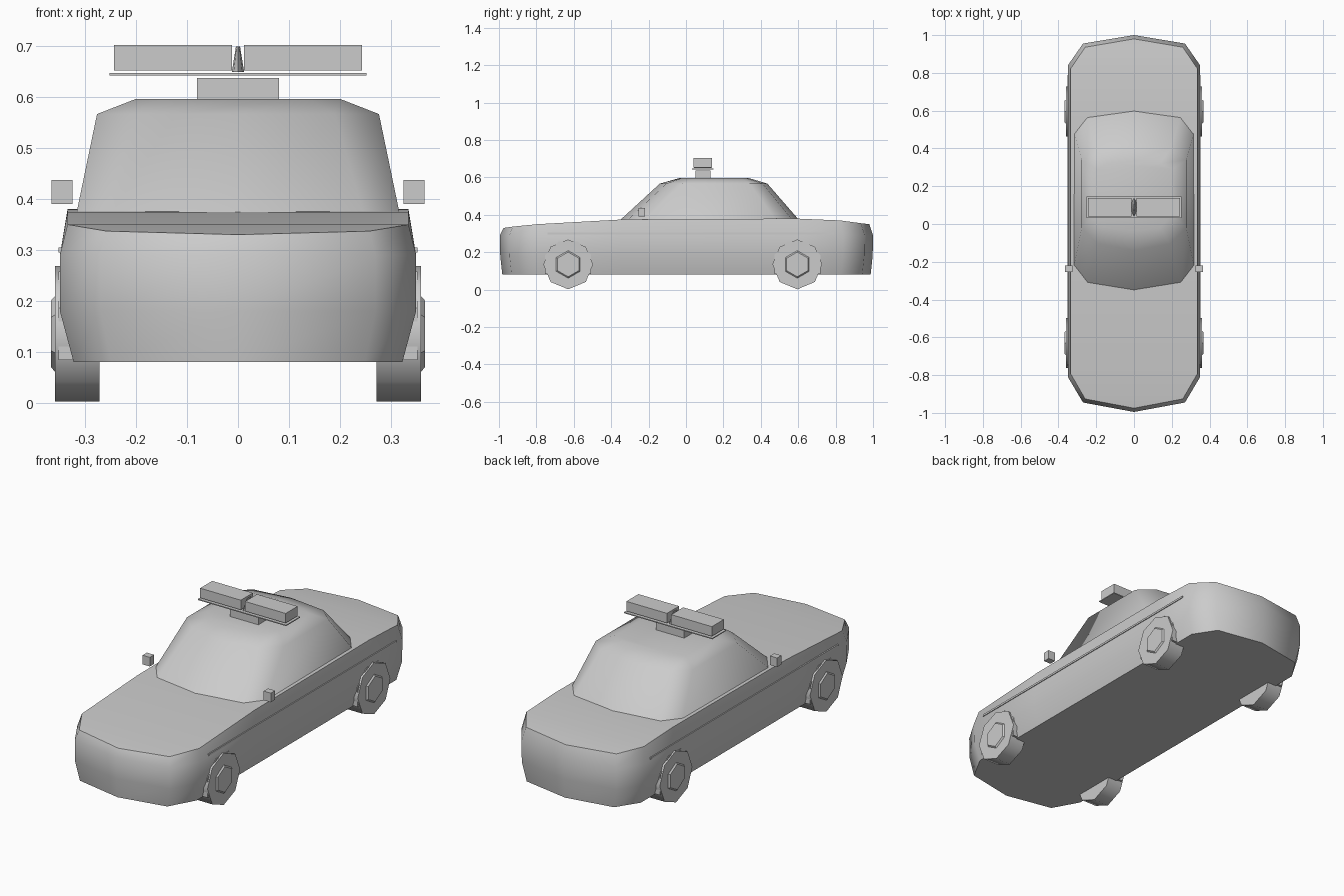
import bpy
import bmesh
from math import sin, cos, pi, radians

if "Cube" in bpy.data.objects:
    bpy.data.objects.remove(bpy.data.objects["Cube"], do_unlink=True)

grey = bpy.data.materials.new("plain_grey")
grey.use_nodes = True
grey.diffuse_color = (0.6, 0.6, 0.6, 1)
grey.node_tree.nodes["Principled BSDF"].inputs["Base Color"].default_value = grey.diffuse_color


def finish(name, bm, angle=0):
    """Turn a bmesh into an object, smooth below the given angle."""
    bmesh.ops.recalc_face_normals(bm, faces=bm.faces)
    mesh = bpy.data.meshes.new(name)
    bm.to_mesh(mesh)
    bm.free()
    mesh.materials.append(grey)
    ob = bpy.data.objects.new(name, mesh)
    bpy.context.collection.objects.link(ob)
    if angle:
        bpy.ops.object.select_all(action='DESELECT')
        ob.select_set(True)
        bpy.context.view_layer.objects.active = ob
        bpy.ops.object.shade_smooth_by_angle(angle=radians(angle))
    return ob


def bridge(bm, a, b):
    for i in range(len(a)):
        j = (i + 1) % len(a)
        bm.faces.new((a[i], a[j], b[j], b[i]))


def shell(name, levels, angle):
    """Stack mirrored outlines; each level is half an outline, front to back."""
    bm = bmesh.new()
    rings = []
    for half in levels:
        full = half + [(-x, y, z) for x, y, z in reversed(half[1:-1])]
        rings.append([bm.verts.new(p) for p in full])
    for a, b in zip(rings, rings[1:]):
        bridge(bm, a, b)
    # Close the top in rows across the width, the bottom flat
    top, n = rings[-1], len(rings[-1])
    last = n // 2
    bm.faces.new((top[0], top[1], top[-1]))
    for i in range(1, last - 1):
        bm.faces.new((top[i], top[i + 1], top[n - i - 1], top[n - i]))
    bm.faces.new((top[last - 1], top[last], top[last + 1]))
    bm.faces.new(rings[0])
    return finish(name, bm, angle)


def turned(name, side, y, z, rings, angles, angle=0):
    """Polygon rings (x, radius) along the axle."""
    bm = bmesh.new()
    loops = [[bm.verts.new((side * x, y + r * cos(a), z + r * sin(a))) for a in angles]
             for x, r in rings]
    for a, b in zip(loops, loops[1:]):
        bridge(bm, a, b)
    bm.faces.new(loops[0])
    bm.faces.new(loops[-1])
    return finish(name, bm, angle)


def box(name, x0, x1, y0, y1, z0, z1):
    bm = bmesh.new()
    bmesh.ops.create_cube(bm, size=1)
    for v in bm.verts:
        v.co = (x1 if v.co.x > 0 else x0, y1 if v.co.y > 0 else y0, z1 if v.co.z > 0 else z0)
    return finish(name, bm)


# Body: plan outline swept through a barrel-sided section
plan = [(0, -0.995), (0.27, -0.945), (0.35, -0.81), (0.35, -0.35),
        (0.35, 0.6), (0.35, 0.84), (0.27, 0.955), (0, 1.0)]
deck = [0.33, 0.337, 0.35, 0.375, 0.38, 0.37, 0.355, 0.35]
section = [(0.08, 0.923, 0.987), (0.18, 1, 0.998), (0.29, 1, 1)]
levels = [[(x * sx, y * sy, z) for x, y in plan] for z, sx, sy in section]
levels.append([(x * 0.957, y * 0.98, z) for (x, y), z in zip(plan, deck)])
shell("car_body", levels, 55)

# Cabin: base, window top and roof outlines
cabin_base = [(0, -0.365), (0.25, -0.325), (0.32, -0.235), (0.32, 0.49), (0.25, 0.58), (0, 0.615)]
cabin_top = [(0, -0.14), (0.19, -0.105), (0.277, -0.02), (0.277, 0.34), (0.2, 0.41), (0, 0.435)]
roof = [(0, -0.035), (0.14, -0.02), (0.2, 0.05), (0.2, 0.29), (0.14, 0.32), (0, 0.335)]
shell("cabin", [[(x, y, z) for x, y in outline] for outline, z in
                ((cabin_base, 0.36), (cabin_top, 0.567), (roof, 0.597))], 55)

octagon = [i * pi / 4 for i in range(8)]
hexagon = [pi / 6 + i * pi / 3 for i in range(6)]
arch = [(i - 0.5) * pi / 4 for i in range(6)]

for side, label in ((1, "left"), (-1, "right")):
    # Wheels, hub caps and arches
    for y, end in ((-0.63, "front"), (0.595, "rear")):
        tag = f"{end}_{label}"
        turned("wheel_" + tag, side, y, 0.135, [(0.272, 0.133), (0.36, 0.133)], octagon, 50)
        turned("hub_cap_" + tag, side, y, 0.135, [(0.358, 0.076), (0.367, 0.066)], hexagon)
        turned("wheel_arch_" + tag, side, y, 0.135, [(0.272, 0.133), (0.353, 0.133)], arch)
    # Side trim, wing mirror and half of the light bar
    box("side_trim_" + label, side * 0.345, side * 0.353, -0.74, 0.79, 0.295, 0.305)
    box("mirror_" + label, side * 0.325, side * 0.366, -0.255, -0.22, 0.39, 0.437)
    box("roof_light_" + label, side * 0.012, side * 0.244, 0.04, 0.138, 0.653, 0.703)

# Roof light mount, base plate and centre cone
box("light_mount", -0.081, 0.081, 0.05, 0.13, 0.594, 0.638)
box("light_plate", -0.252, 0.252, 0.032, 0.146, 0.643, 0.648)
bm = bmesh.new()
bmesh.ops.create_cone(bm, cap_ends=True, segments=8, radius1=0.012, radius2=0.004, depth=0.05)
bmesh.ops.scale(bm, vec=(1, 4, 1), verts=bm.verts)
bmesh.ops.translate(bm, vec=(0, 0.089, 0.675), verts=bm.verts)
finish("light_divider", bm, 50)
